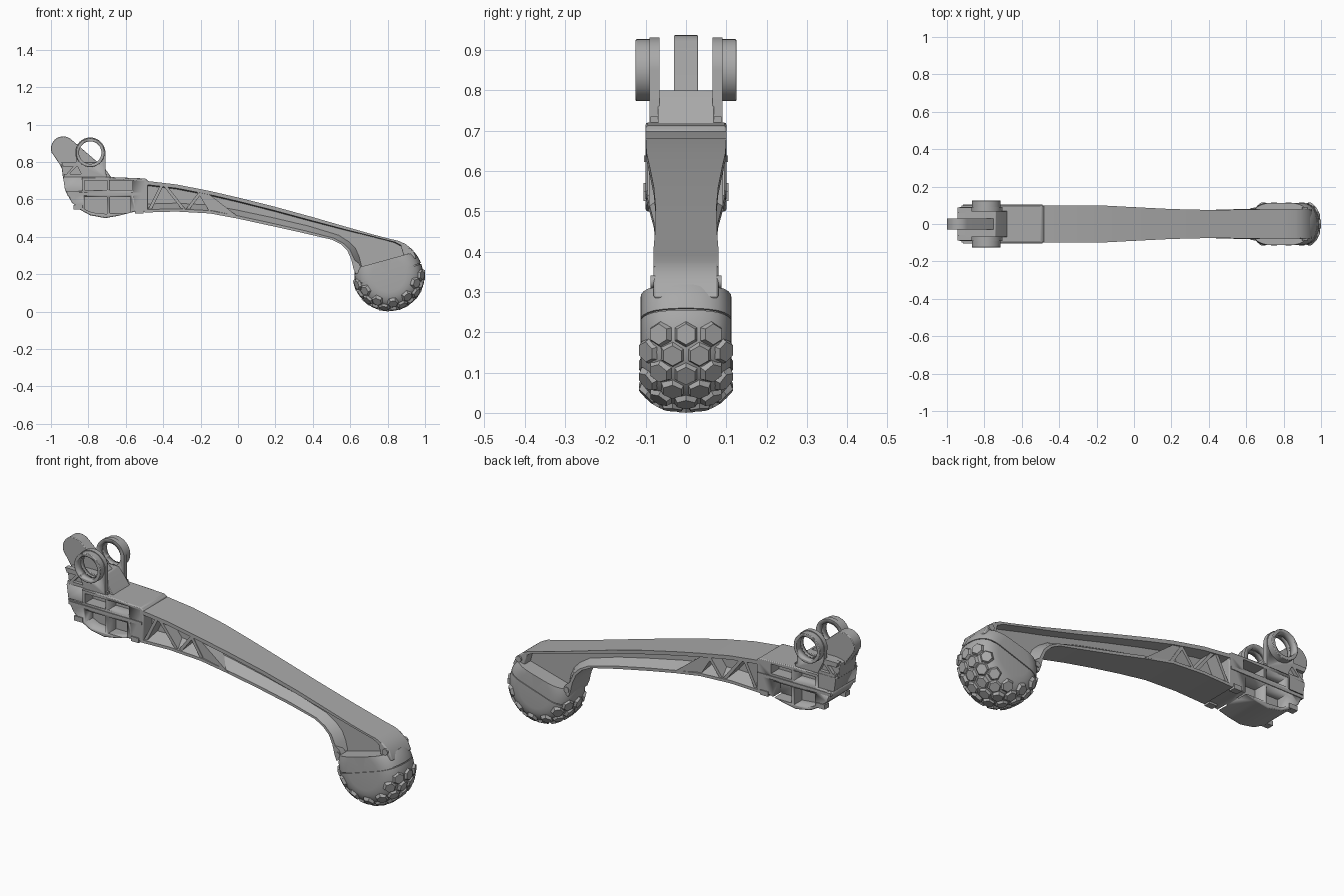
import bpy, bmesh, math
from mathutils import Vector, Matrix

cube = bpy.data.objects.get("Cube")
if cube:
    bpy.data.objects.remove(cube, do_unlink=True)

grey = bpy.data.materials.new("plain grey")
grey.use_nodes = True
grey.diffuse_color = (0.4, 0.4, 0.4, 1)
grey.node_tree.nodes["Principled BSDF"].inputs["Base Color"].default_value = (0.4, 0.4, 0.4, 1)


def finish(name, bm, smooth=30):
    bmesh.ops.recalc_face_normals(bm, faces=bm.faces)
    mesh = bpy.data.meshes.new(name)
    bm.to_mesh(mesh)
    bm.free()
    mesh.materials.append(grey)
    ob = bpy.data.objects.new(name, mesh)
    bpy.context.collection.objects.link(ob)
    bpy.ops.object.select_all(action="DESELECT")
    ob.select_set(True)
    bpy.context.view_layer.objects.active = ob
    bpy.ops.object.shade_smooth_by_angle(angle=math.radians(smooth))
    return ob


def prism(name, outline, y0, y1, bevel=0):
    """Side outline (x, z) extruded from y0 to y1."""
    bm = bmesh.new()
    face = bm.faces.new([bm.verts.new((x, y0, z)) for x, z in outline])
    ext = bmesh.ops.extrude_face_region(bm, geom=[face])["geom"]
    bmesh.ops.translate(bm, vec=(0, y1 - y0, 0), verts=[v for v in ext if isinstance(v, bmesh.types.BMVert)])
    ob = finish(name, bm)
    if bevel:
        mod = ob.modifiers.new("soft edges", "BEVEL")
        mod.width, mod.segments, mod.limit_method = bevel, 2, "ANGLE"
        bpy.ops.object.modifier_apply(modifier=mod.name)
    return ob


def rect(x0, x1, z0, z1):
    return [(x0, z0), (x1, z0), (x1, z1), (x0, z1)]


def arc(cx, cz, r, a0, a1, n=16):
    angles = [math.radians(a0 + (a1 - a0) * i / n) for i in range(n + 1)]
    return [(cx + r * math.cos(a), cz + r * math.sin(a)) for a in angles]


def cut(ob, cutter):
    mod = ob.modifiers.new("cut", "BOOLEAN")
    mod.operation, mod.object, mod.solver = "DIFFERENCE", cutter, "EXACT"
    bpy.context.view_layer.objects.active = ob
    bpy.ops.object.modifier_apply(modifier=mod.name)
    bpy.data.objects.remove(cutter, do_unlink=True)


def both(name, outline, y0, y1, bevel=0):
    return [prism(side + "_" + name, outline, s * y0, s * y1, bevel)
            for side, s in (("front", -1), ("back", 1))]


def rib(name, a, b, half=0.008):
    a, b = Vector(a), Vector(b)
    n = (b - a).normalized().orthogonal() * half
    both(name, [a + n, b + n, b - n, a - n], 0.02, 0.095)


# Curved arm: a channelled section lofted through top point, bottom point, half width
stations = [((-.5, .70), (-.5, .53), .10), ((-.33, .68), (-.33, .535), .10),
            ((-.15, .645), (-.15, .525), .098), ((0, .61), (0, .497), .09),
            ((.2, .56), (.17, .46), .08), ((.4, .505), (.35, .42), .075),
            ((.6, .447), (.5, .385), .077), ((.72, .413), (.55, .36), .08),
            ((.8, .392), (.585, .325), .08), ((.86, .378), (.605, .28), .08),
            ((.89, .363), (.62, .225), .08)]
bm = bmesh.new()
rings = []
for top, bottom, w in stations:
    t, b = Vector(top), Vector(bottom)
    d = (b - t).normalized()
    side = [(t, w), (t + d * .02, w), (t + d * .025, .03),
            (b - d * .045, .03), (b - d * .015, w), (b, w)]
    loop = [(p.x, y, p.y) for p, y in side] + [(p.x, -y, p.y) for p, y in reversed(side)]
    rings.append([bm.verts.new(co) for co in loop])
for r0, r1 in zip(rings, rings[1:]):
    for i in range(len(r0)):
        j = (i + 1) % len(r0)
        bm.faces.new((r0[i], r0[j], r1[j], r1[i]))
bm.faces.new(rings[0])
bm.faces.new(rings[-1])
finish("arm", bm)

# Arm end above the foot
prism("arm_end_web", [(.62, .25), (.88, .36), (.92, .30), (.63, .215)], -.03, .03)
prism("arm_end_block", [(.865, .375), (.895, .362), (.935, .33), (.955, .285), (.89, .28)], -.08, .08, .006)
prism("arm_heel", [(.605, .29), (.645, .26), (.665, .22), (.63, .2), (.617, .23)], -.08, .08)

# Zigzag bracing in the wide end of the arm
rib("brace_1", (-.475, .54), (-.405, .68))
rib("brace_2", (-.395, .68), (-.285, .54))
rib("brace_3", (-.275, .54), (-.195, .645))
rib("brace_4", (-.215, .65), (-.14, .53))
both("gusset", [(-.205, .645), (-.17, .64), (.01, .5), (-.13, .527)], .02, .092)

# Head block with four pockets on each side
head = prism("head_block", [(-.935, .72), (-.925, .65), (-.89, .585), (-.845, .545), (-.79, .515),
                            (-.71, .50), (-.64, .512), (-.55, .535), (-.48, .535), (-.48, .70),
                            (-.495, .712), (-.70, .72)], -.1, .1, .005)
pockets = [rect(-.82, -.70, .65, .70), rect(-.685, -.565, .65, .70),
           rect(-.685, -.575, .527, .612),
           [(-.82, .612), (-.70, .612), (-.70, .522), (-.78, .53), (-.82, .548)]]
for outline in pockets:
    for s in (-1, 1):
        cut(head, prism("pocket_cutter", outline, s * .035, s * .15))
# Shallow step at the rear of the head
for s in (-1, 1):
    cut(head, prism("step_cutter", rect(-.96, -.835, .645, .74), s * .09, s * .15))
both("shelf_rib", rect(-.915, -.49, .622, .638), .09, .104)
both("rear_clip", rect(-.88, -.832, .545, .57), .07, .105)
both("front_clip", rect(-.55, -.505, .525, .55), .07, .105)

# Saddle on top of the head
saddle = prism("saddle", [(-.935, .71), (-.945, .79), (-.90, .80), (-.74, .80), (-.715, .77),
                          (-.675, .715)], -.07, .07, .003)
both("saddle_ledge", [(-.935, .775), (-.945, .80), (-.86, .80), (-.845, .775)], .06, .088)
both("saddle_foot", rect(-.93, -.70, .71, .735), .06, .088)
both("saddle_strut", [(-.93, .72), (-.915, .72), (-.85, .79), (-.87, .79)], .06, .088)

# Central rounded lug
prism("center_lug", arc(-.935, .872, .065, 50, 200) + [(-.955, .79), (-.93, .74), (-.74, .74), (-.74, .79)],
      -.03, .03, .003)

# Pivot ears and their raised collars
ring_x, ring_z = -.79, .85
ears = both("pivot_ear", arc(ring_x, ring_z, .081, 0, 170, 32) + [(-.865, .79), (-.83, .72), (-.709, .72)],
            .066, .091)
collars = both("pivot_collar", arc(ring_x, ring_z, .077, 0, 352.5, 47), .085, .125, .003)
for ob in ears + collars:
    cut(ob, prism("bore_cutter", arc(ring_x, ring_z, .06, 0, 352.5, 47), -.2, .2))

# Rounded foot: a profile spun about the y axis, split by sloping planes
cx, cz = .806, .195
half = [(.113, 0), (.113, .09), (.111, .112), (.105, .131), (.095, .149), (.08, .164),
        (.06, .174), (.035, .181), (0, .184)]
profile = half + [(-y, r) for y, r in reversed(half[:-1])]


def foot_piece(name, scale, planes):
    bm = bmesh.new()
    vs = [bm.verts.new((cx + r * scale, y * scale, cz)) for y, r in profile]
    es = [bm.edges.new(p) for p in zip(vs, vs[1:])]
    bmesh.ops.spin(bm, geom=vs + es, cent=(cx, 0, cz), axis=(0, 1, 0), angle=math.tau, steps=72)
    bmesh.ops.remove_doubles(bm, verts=bm.verts, dist=1e-4)
    for (x0, z0), (x1, z1), sign in planes:
        normal = Vector((z0 - z1, 0, x1 - x0)) * sign
        bmesh.ops.bisect_plane(bm, geom=bm.verts[:] + bm.edges[:] + bm.faces[:], dist=1e-5,
                               plane_co=(x0, 0, z0), plane_no=normal, clear_outer=True)
        bmesh.ops.holes_fill(bm, edges=bm.edges[:], sides=0)
    return finish(name, bm)


rim = ((.64, .235), (.93, .315), 1)
foot_piece("foot_core", .96, [rim])
foot_piece("foot_cap", 1, [rim, ((.64, .149), (.99, .264), -1)])
foot_piece("foot_pad", 1, [((.64, .144), (.99, .259), 1)])


# Hexagonal grip studs following the rounded tread
def surface(y):
    for (y1, r1), (y0, r0) in zip(half[1:], half[2:]):
        if y0 <= abs(y) <= y1:
            f = (abs(y) - y0) / (y1 - y0)
            n = Vector((r0 - r1, y1 - y0)).normalized()
            return r0 + (r1 - r0) * f, math.copysign(n.x, y), n.y


bm = bmesh.new()
for row in range(11):
    a = math.radians(-16.3 * row)
    out = Vector((math.cos(a), 0, math.sin(a)))
    for y in ((0, -.064, .064) if row % 2 == 0 else (-.033, .033, -.094, .094)):
        r, ny, nr = surface(y)
        if y == 0:
            ny, nr = 0, 1
        normal = out * nr + Vector((0, ny, 0))
        tangent = Vector((0, 1, 0)).cross(out)
        across = tangent.cross(normal)
        place = Matrix((tangent, across, normal)).transposed().to_4x4()
        place.translation = Vector((cx, y, cz)) + out * r + normal * .001
        bmesh.ops.create_cone(bm, cap_ends=True, segments=6, radius1=.034, radius2=.026, depth=.016,
                              matrix=place @ Matrix.Rotation(math.pi / 2, 4, "Z"))
finish("foot_studs", bm, 10)

# Small screw bosses on the foot cap
both("rear_screw", arc(.638, .235, .014, 0, 345, 23), .07, .085)
both("front_screw", arc(.915, .325, .016, 0, 345, 23), .07, .088)
